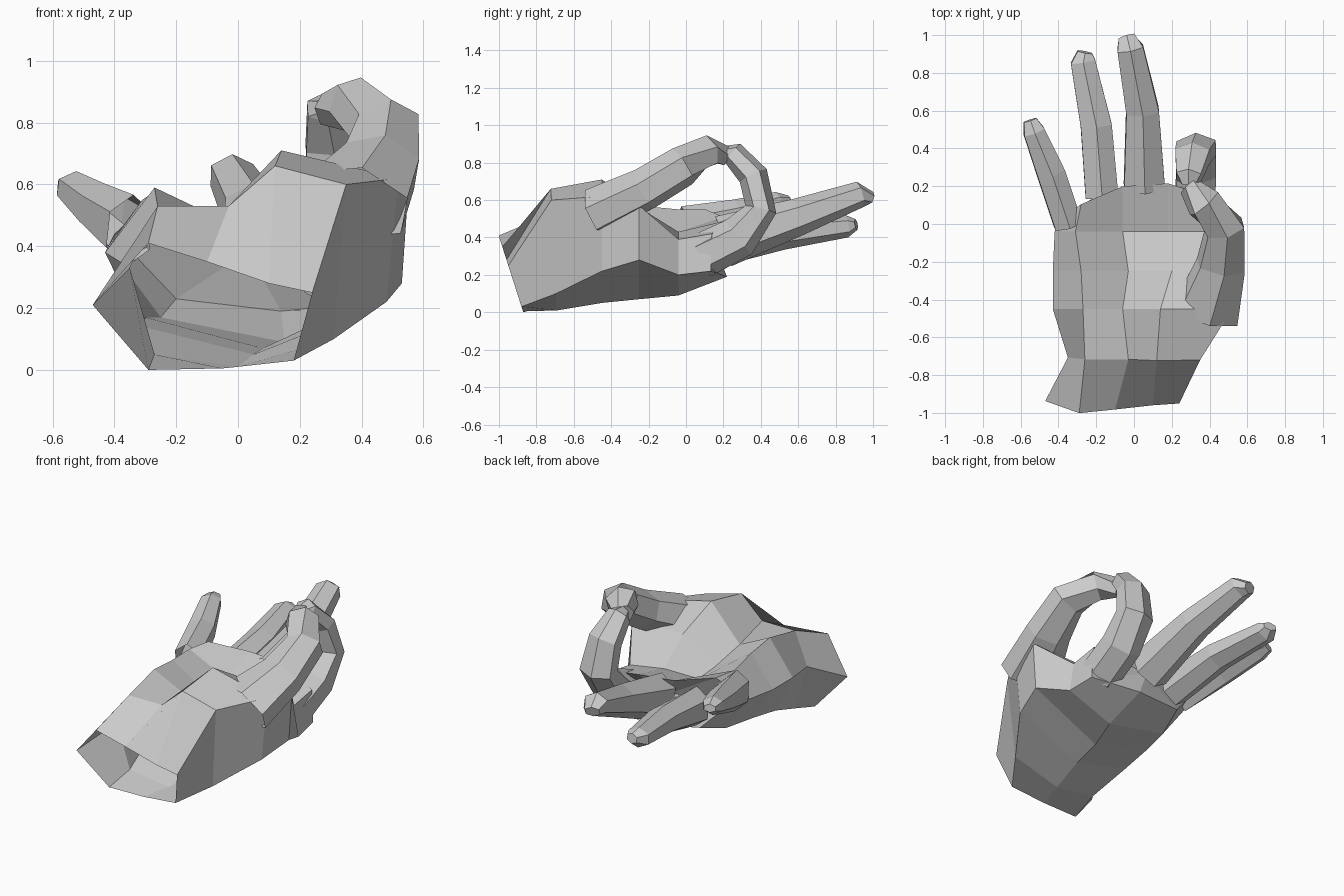
import bpy, math
from mathutils import Vector

if "Cube" in bpy.data.objects:
    bpy.data.objects.remove(bpy.data.objects["Cube"])

skin = bpy.data.materials.new("grey")
skin.diffuse_color = (0.6, 0.6, 0.6, 1)
skin.use_nodes = True
skin.node_tree.nodes["Principled BSDF"].inputs["Base Color"].default_value = skin.diffuse_color


def loft(name, rings, cap_start=False, cap_end=True):
    """Skin a list of equal-length point rings; caps are centre fans."""
    n = len(rings[0])
    verts = [Vector(p) for r in rings for p in r]
    faces = []
    for i in range(len(rings) - 1):
        for j in range(n):
            a, b = i * n + j, i * n + (j + 1) % n
            faces.append((a, b, b + n, a + n))
    for use, k in ((cap_start, 0), (cap_end, len(rings) - 1)):
        if use:
            c = sum((Vector(p) for p in rings[k]), Vector()) / n
            verts.append(c)
            m = len(verts) - 1
            for j in range(n):
                f = (k * n + j, k * n + (j + 1) % n, m)
                faces.append(f if k else f[::-1])
    mesh = bpy.data.meshes.new(name)
    mesh.from_pydata(verts, [], faces)
    mesh.materials.append(skin)
    obj = bpy.data.objects.new(name, mesh)
    bpy.context.collection.objects.link(obj)
    return obj


def finger(name, path, side, sides=6, turn=0.0):
    """Faceted tube; path entries are (centre, width, height)."""
    pts = [Vector(p) for p, w, h in path]
    side = Vector(side)
    rings = []
    for i, (p, w, h) in enumerate(path):
        t = (pts[min(i + 1, len(pts) - 1)] - pts[max(i - 1, 0)]).normalized()
        s = (side - t * side.dot(t)).normalized()
        u = s.cross(t)
        rings.append([pts[i] + s * math.cos(a) * w / 2 + u * math.sin(a) * h / 2
                      for a in (turn - 2 * math.pi * j / sides for j in range(sides))])
    return loft(name, rings)


# palm: sections from open wrist to knuckles, (y, tilt by z, bow by x, outline)
sections = [
    (-0.87, -0.32, 0.0, [(-.47, .21), (-.29, .41), (-.1, .35), (.1, .28),
                         (.24, .25), (.18, .03), (-.05, .005), (-.29, 0)]),
    (-0.69, -0.05, 0.0, [(-.35, .33), (-.26, .53), (-.03, .53), (.12, .66),
                         (.35, .6), (.31, .1), (0, .01), (-.27, .05)]),
    (-0.45, 0.0, 0.0, [(-.43, .38), (-.27, .59), (-.06, .49), (.14, .71),
                       (.52, .62), (.48, .22), (.05, .05), (-.31, .14)]),
    (-0.25, 0.0, 0.0, [(-.43, .38), (-.28, .57), (-.03, .42), (.2, .56),
                       (.55, .57), (.53, .28), (.08, .07), (-.3, .17)]),
    (-0.04, 0.0, 0.0, [(-.42, .4), (-.31, .55), (-.06, .43), (.18, .43),
                       (.42, .39), (.45, .2), (.15, .09), (-.25, .17)]),
    (0.22, 0.0, 0.8, [(-.4, .44), (-.28, .55), (-.06, .51), (.18, .49),
                      (.42, .42), (.43, .22), (.14, .19), (-.2, .23)]),
]
loft("palm", [[(x, y + k * z - b * (x - .1) ** 2, z) for x, z in outline]
              for y, k, b, outline in sections])

# three stretched fingers
finger("middle_finger", [((.055, .2, .38), .25, .28), ((.045, .6, .51), .2, .2),
                         ((-.02, .93, .63), .16, .14), ((-.04, .99, .61), .1, .07)], (1, 0, 0), turn=.5)
finger("ring_finger", [((-.17, .15, .36), .2, .24), ((-.2, .52, .42), .19, .17),
                       ((-.27, .86, .46), .15, .12), ((-.26, .91, .47), .09, .06)], (1, 0, 0), turn=.5)
finger("little_finger", [((-.35, .0, .45), .17, .24), ((-.44, .27, .52), .17, .17),
                         ((-.53, .49, .59), .13, .11), ((-.55, .55, .6), .08, .05)], (1, .4, 0), turn=.5)

# curled index finger and opposing thumb, meeting at the tips
finger("index_finger", [((.32, .08, .30), .24, .24), ((.33, .28, .40), .24, .23),
                        ((.33, .40, .55), .24, .17), ((.31, .36, .73), .21, .16),
                        ((.29, .25, .85), .15, .13), ((.29, .21, .85), .08, .08)], (1, 0, 0), turn=.5)
finger("thumb", [((.38, -.48, .54), .38, .26), ((.46, -.22, .66), .28, .23),
                 ((.48, -.02, .78), .23, .22), ((.37, .11, .86), .2, .18),
                 ((.29, .2, .84), .11, .12)], (1, -.3, -.3), turn=.5)
